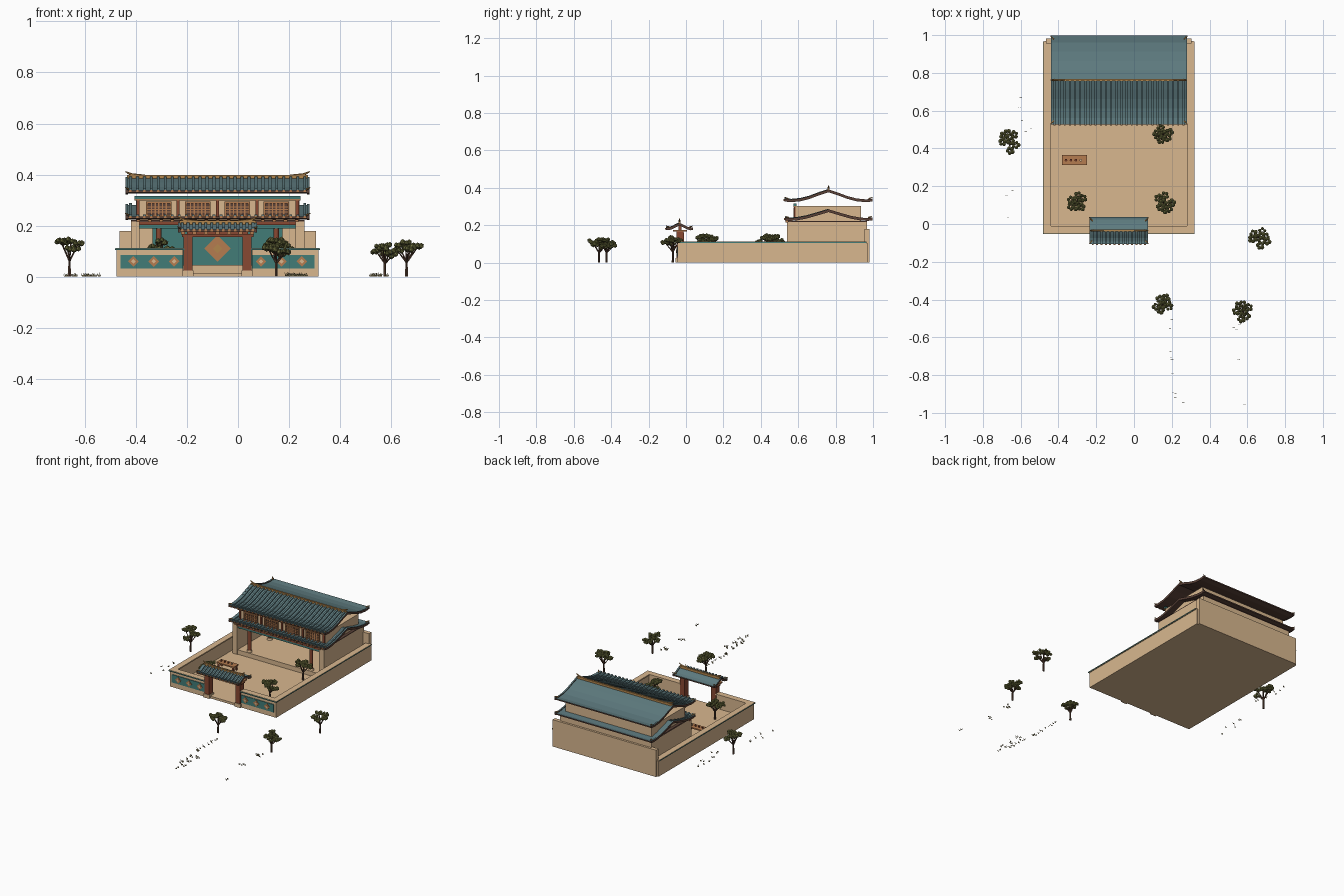
import bpy, bmesh, math, random
from mathutils import Vector, Matrix

if "Cube" in bpy.data.objects:
    bpy.data.objects.remove(bpy.data.objects["Cube"])

random.seed(4)
CX = -0.08  # symmetry axis of the compound


def material(name, col):
    m = bpy.data.materials.new(name)
    m.diffuse_color = (*col, 1)
    m.use_nodes = True
    m.node_tree.nodes["Principled BSDF"].inputs["Base Color"].default_value = m.diffuse_color
    return m


TAN = material("tan plaster", (.69, .475, .275))
TILE = material("blue grey tile", (.11, .195, .21))
TEAL = material("teal paint", (.055, .20, .185))
RED = material("red brown wood", (.25, .065, .032))
ORANGE = material("orange wood", (.46, .20, .08))
GOLD = material("gold trim", (.45, .24, .075))
DARK = material("dark eave wood", (.10, .052, .038))
LEAF = material("olive leaf", (.165, .17, .052))
BARK = material("bark", (.10, .052, .032))
GRASS = material("dry grass", (.24, .20, .09))


def finish(name, bm, *mats, rule=None):
    bmesh.ops.recalc_face_normals(bm, faces=bm.faces)
    if rule:
        for f in bm.faces:
            f.material_index = rule(f)
    me = bpy.data.meshes.new(name)
    bm.to_mesh(me)
    bm.free()
    for m in mats:
        me.materials.append(m)
    ob = bpy.data.objects.new(name, me)
    bpy.context.collection.objects.link(ob)
    return ob


def mir(items):
    """Add copies of x ranges reflected across the symmetry axis."""
    return items + [(2 * CX - b[1], 2 * CX - b[0], *b[2:]) for b in items]


def boxes(name, items, *mats, rule=None):
    bm = bmesh.new()
    for x0, x1, y0, y1, z0, z1 in items:
        bmesh.ops.create_cube(bm, size=1, matrix=Matrix.Translation(
            ((x0 + x1) / 2, (y0 + y1) / 2, (z0 + z1) / 2)) @ Matrix.Diagonal((x1 - x0, y1 - y0, z1 - z0, 1)))
    return finish(name, bm, *mats, rule=rule)


def stick(bm, a, b, r0, r1, n=6):
    a, b = Vector(a), Vector(b)
    d = b - a
    rot = d.to_track_quat('Z', 'Y').to_matrix().to_4x4()
    bmesh.ops.create_cone(bm, cap_ends=True, segments=n, radius1=r0, radius2=r1, depth=d.length,
                          matrix=Matrix.Translation((a + b) / 2) @ rot)


def strip(bm, x0, x1, prof, lo, hi):
    """Solid strip following a roof profile of (y, z) points."""
    ring = [(y, z + hi) for y, z in prof] + [(y, z + lo) for y, z in reversed(prof)]
    va, vb = ([bm.verts.new((x, y, z)) for y, z in ring] for x in (x0, x1))
    n, k = len(ring), len(prof)
    for i in range(n):
        j = (i + 1) % n
        bm.faces.new((va[i], va[j], vb[j], vb[i]))
    for v in (va, vb):
        for i in range(k - 1):
            bm.faces.new((v[i], v[i + 1], v[n - 2 - i], v[n - 1 - i]))


def roof(name, x0, x1, yc, half, ribs, ridge=True, rib_w=.011):
    """Curved double slope with tile ribs, end trim, eave tips and ridge."""
    front = [(yc - d, z) for d, z in half]
    back = [(yc + d, z) for d, z in half]
    full = front[::-1] + back[1:]
    bm = bmesh.new()
    strip(bm, x0, x1, full, -.008, 0)
    finish(name + "_slab", bm, TILE, DARK, rule=lambda f: 0 if f.normal.z > .1 else 1)
    bm, tips = bmesh.new(), []
    for i in range(ribs):
        x = x0 + (x1 - x0) * (i + .5) / ribs
        strip(bm, x - rib_w / 2, x + rib_w / 2, front, -.002, .008)
        y, z = front[-1]
        tips.append((x - .005, x + .005, y - .005, y + .003, z - .007, z + .002))
    finish(name + "_tile_ribs", bm, TILE)
    boxes(name + "_eave_tips", tips, ORANGE)
    bm = bmesh.new()
    for x in (x0, x1):
        strip(bm, x - .005, x + .005, full, -.010, .005)
    finish(name + "_gable_trim", bm, DARK, TILE, rule=lambda f: 1 if f.normal.z > .3 else 0)
    if ridge:
        z = half[0][1]
        boxes(name + "_ridge", [(x0, x1, yc - .006, yc + .006, z - .005, z + .012)], GOLD)
        bm = bmesh.new()
        for x, s in ((x0, 1), (x1, -1)):
            stick(bm, (x + s * .07, yc, z + .008), (x + s * .02, yc, z + .013), .006, .006)
            stick(bm, (x + s * .02, yc, z + .013), (x - s * .006, yc, z + .026), .006, .002)
        finish(name + "_ridge_horns", bm, GOLD)
    # curled tips on the four eave corners
    bm = bmesh.new()
    y, z = half[-1]
    for x, s in ((x0, 1), (x1, -1)):
        for e in (-1, 1):
            stick(bm, (x + s * .01, yc + e * (y - .02), z + .004), (x - s * .007, yc + e * (y - .002), z + .012), .005, .002)
    finish(name + "_corner_curls", bm, GOLD)


def lozenges(name, pts, y, r, mat):
    """Square plates standing on a corner, facing front."""
    bm = bmesh.new()
    for x, z in pts:
        ring = [[bm.verts.new((x + r * math.cos(a * math.pi / 2), yy, z + r * math.sin(a * math.pi / 2)))
                 for a in range(4)] for yy in (y, y - .005)]
        bm.faces.new(ring[0])
        bm.faces.new(ring[1])
        for i in range(4):
            bm.faces.new((ring[0][i], ring[0][(i + 1) % 4], ring[1][(i + 1) % 4], ring[1][i]))
    finish(name, bm, mat)


# --- courtyard base and perimeter walls
boxes("courtyard_floor", [(-.475, .315, -.045, .97, 0, .015)], TAN)
boxes("perimeter_walls", mir([(-.475, -.445, -.045, .97, .0, .105), (-.445, -.215, -.045, -.015, .0, .105)]), TAN)
boxes("wall_caps", mir([(-.48, -.44, -.05, .965, .104, .112), (-.44, -.21, -.05, -.01, .104, .112)]), TAN)
boxes("wall_cap_bands", mir([(-.481, -.479, -.051, .965, .105, .110), (-.481, -.21, -.052, -.049, .104, .110)]), TEAL)
boxes("back_wall", [(-.465, .305, .955, .982, 0, .18)], TAN)
boxes("front_wall_panels", mir([(-.46, -.215, -.049, -.044, .033, .086)]), TEAL)
xs = [CX + s * d for s in (-1, 1) for d in (.17, .25, .33)]
lozenges("wall_diamonds", [(x, .06) for x in xs], -.047, .021, ORANGE)
lozenges("wall_diamond_centres", [(x, .06) for x in xs], -.049, .009, TAN)

# --- gate
boxes("gate_pillars", mir([(-.213, -.178, -.052, -.012, .02, .16)]), RED)
boxes("gate_pillar_bases", mir([(-.217, -.174, -.056, -.008, 0, .025)]), TAN)
boxes("gate_beams", [(-.22, .06, -.05, -.014, .155, .168), (-.20, .04, -.04, -.024, .168, .2)], RED)
boxes("gate_brackets", [(CX + i * .045 - .008, CX + i * .045 + .008, -.07, .005, .166, .175) for i in range(-3, 4)], ORANGE)
roof("gate_roof", -.23, .07, -.035, [(0, .208), (.02, .199), (.04, .188), (.058, .183), (.072, .184)], 13)

# --- open lower hall
boxes("hall_platform", [(-.42, .26, .545, .96, .01, .045)], TAN)
boxes("hall_side_walls", mir([(-.42, -.385, .54, .968, .0, .217)]), TAN)
boxes("hall_rear_wall", [(-.42, .26, .945, .968, .0, .217)], TAN)
boxes("hall_rear_panel", [(-.335, .175, .939, .946, .045, .205)], TEAL)
lozenges("hall_rear_diamond", [(CX, .11)], .940, .052, ORANGE)
lozenges("hall_rear_diamond_centre", [(CX, .11)], .937, .018, GOLD)
bm = bmesh.new()
base = bmesh.new()
for x in (-.31, .15):
    for y in (.565, .78):
        stick(bm, (x, y, .045), (x, y, .215), .011, .011, 12)
        stick(base, (x, y, .044), (x, y, .058), .017, .014, 12)
finish("hall_columns", bm, RED)
finish("hall_column_bases", base, TAN)
boxes("hall_ceiling", [(-.42, .26, .545, .967, .214, .222)], DARK)
boxes("hall_front_beam", [(-.42, .26, .546, .57, .203, .218)], RED)
boxes("hall_painted_beam", [(-.385, .225, .552, .566, .188, .203)], TEAL)
boxes("hall_brackets", [(-.39 + i * .0443 - .007, -.39 + i * .0443 + .007, .532, .57, .214, .224) for i in range(15)], ORANGE)
roof("lower_roof", -.435, .275, .762,
     [(0, .28), (.06, .262), (.12, .245), (.17, .236), (.21, .233), (.234, .236)], 26, ridge=False)

# --- upper storey with lattice windows
boxes("upper_storey", [(-.40, .24, .585, .935, .22, .303)], TAN)
boxes("upper_painted_beam", [(-.405, .245, .576, .592, .304, .317)], TEAL)
boxes("upper_lintel", [(-.405, .245, .574, .587, .298, .304)], ORANGE)
boxes("upper_posts", [(CX + d - .006, CX + d + .006, .577, .59, .225, .3)
                      for d in (-.312, -.155, 0, .155, .312)], RED)
frames, bars, panes = [], [], []
for x in (-.31, -.157, -.003, .15):
    w, z0, z1 = .050, .234, .294
    panes.append((x - w, x + w, .581, .586, z0, z1))
    frames += [(x - w, x - w + .007, .574, .585, z0, z1), (x + w - .007, x + w, .574, .585, z0, z1),
               (x - w, x + w, .574, .585, z0, z0 + .007), (x - w, x + w, .574, .585, z1 - .007, z1)]
    bars += [(x + i * .0145 - .0025, x + i * .0145 + .0025, .577, .583, z0, z1) for i in range(-2, 3)]
    bars += [(x - w, x + w, .577, .583, z0 + k - .002, z0 + k + .002) for k in (.02, .03, .04)]
boxes("window_panes", panes, DARK)
boxes("window_frames", frames, ORANGE)
boxes("window_lattice", bars, ORANGE)
roof("upper_roof", -.435, .275, .762,
     [(0, .386), (.05, .370), (.10, .351), (.15, .338), (.2, .333), (.236, .337)], 26)

# --- courtyard table with bowls
boxes("table_top", [(-.38, -.25, .312, .364, .045, .053)], ORANGE)
boxes("table_legs", [(x, x + .01, y, y + .01, .012, .046) for x in (-.375, -.265) for y in (.317, .35)], RED)
for i, m in enumerate((RED, RED, RED, TAN)):
    bm = bmesh.new()
    stick(bm, (-.36 + i * .026, .338, .052), (-.36 + i * .026, .338, .061), .004, .007, 8)
    finish(f"table_bowl_{i}", bm, m)


# --- trees: forked trunk with clumps of rounded foliage
def tree(i, x, y, z0, top, r):
    trunk, crown = bmesh.new(), bmesh.new()
    fork = z0 + (top - z0) * .4
    stick(trunk, (x, y, z0), (x, y, fork), .0065, .005)
    for k in range(7):
        a = k * 2.4 + i
        d = r * (.1 if k == 0 else random.uniform(.55, .85))
        c = Vector((x + d * math.cos(a), y + d * math.sin(a), top - .022 - random.uniform(0, .035) * (k > 0)))
        stick(trunk, (x, y, fork - .004), c, .004, .002, 5)
        for j in range(5):
            b = j * 1.26 + k
            p = c + Vector((.014 * math.cos(b), .014 * math.sin(b), random.uniform(-.005, .008)))
            bmesh.ops.create_icosphere(crown, subdivisions=1, radius=random.uniform(.009, .013),
                                       matrix=Matrix.Translation(p))
    finish(f"tree_trunk_{i}", trunk, BARK)
    finish(f"tree_crown_{i}", crown, LEAF)


for i, t in enumerate([(-.66, .44, 0, .163, .064), (.155, .47, .012, .155, .045), (-.30, .12, .012, .16, .052),
                       (.16, .11, .012, .16, .05), (.66, -.07, 0, .150, .058), (.15, -.425, 0, .140, .047),
                       (.575, -.465, 0, .140, .049)]):
    tree(i, *t)

# --- grass tufts: thin upright blades facing front
bm = bmesh.new()
blades = [(.24, -.998)] * 3
for x0, x1, y0, y1, n in ((.19, .21, -.75, -.5, 12), (.2, .27, -.99, -.78, 22), (.52, .56, -.73, -.53, 10),
                          (.58, .59, -.96, -.92, 2), (-.68, -.62, 0, .35, 6), (-.62, -.54, .45, .8, 10)):
    for _ in range(n):
        blades += [(random.uniform(x0, x1), random.uniform(y0, y1))] * 3
for k, (x, y) in enumerate(blades):
    lean = (k % 3 - 1) * .008
    h = random.uniform(.009, .018)
    pts = [(x - .003 + lean / 4, y, 0), (x + .003 + lean / 4, y, 0), (x + lean, y - .001, h)]
    bm.faces.new([bm.verts.new(p) for p in pts])
finish("grass_tufts", bm, GRASS)
